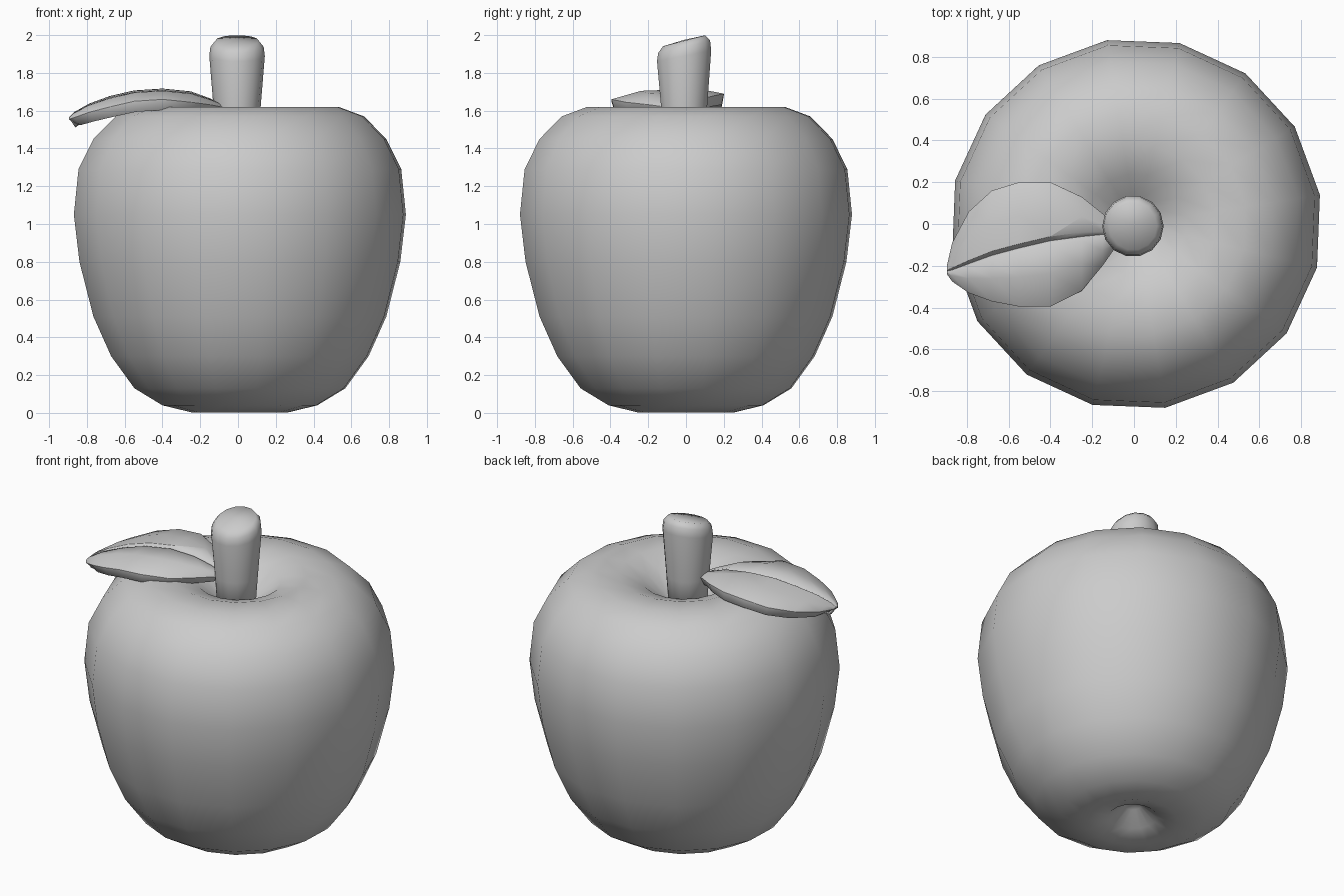
import bpy, bmesh, math

if "Cube" in bpy.data.objects:
    bpy.data.objects.remove(bpy.data.objects["Cube"])


def finish(name, bm, angle=None):
    bmesh.ops.recalc_face_normals(bm, faces=bm.faces[:])
    mesh = bpy.data.meshes.new(name)
    bm.to_mesh(mesh)
    bm.free()
    ob = bpy.data.objects.new(name, mesh)
    bpy.context.collection.objects.link(ob)
    bpy.ops.object.select_all(action='DESELECT')
    ob.select_set(True)
    bpy.context.view_layer.objects.active = ob
    if angle is None:
        bpy.ops.object.shade_smooth()
    else:
        bpy.ops.object.shade_smooth_by_angle(angle=math.radians(angle))
    return ob


def lathe(name, rings, n, start=0.0):
    """rings: (radius, z, centre x, centre y, slope of z along y); first and last are poles."""
    bm = bmesh.new()
    loops = []
    for r, z, cx, cy, s in rings[1:-1]:
        loop = []
        for i in range(n):
            a = start + math.tau * i / n
            dy = r * math.sin(a)
            loop.append(bm.verts.new((cx + r * math.cos(a), cy + dy, z + s * dy)))
        loops.append(loop)
    for a, b in zip(loops, loops[1:]):
        for i in range(n):
            j = (i + 1) % n
            bm.faces.new((a[i], a[j], b[j], b[i]))
    for pole, loop in ((rings[0], loops[0]), (rings[-1], loops[-1])):
        p = bm.verts.new((pole[2], pole[3], pole[1]))
        for i in range(n):
            bm.faces.new((p, loop[i], loop[(i + 1) % n]))
    return finish(name, bm)


# Apple body with dimples at both ends
profile = [(0, .13), (.05, .115), (.14, .04), (.26, .003), (.415, .04), (.565, .13),
           (.69, .30), (.785, .51), (.86, .80), (.89, 1.05), (.865, 1.29), (.785, 1.45),
           (.665, 1.57), (.53, 1.62), (.38, 1.618), (.24, 1.57), (.13, 1.48), (0, 1.40)]
lathe("apple_body", [(r, z, .01, 0, 0) for r, z in profile], 16, math.radians(9))

# Stem, flared upwards with a slanted rounded top
lathe("stem", [(0, 1.38, -.005, -.01, 0), (.11, 1.40, -.005, -.01, 0),
               (.125, 1.62, -.005, -.01, 0), (.147, 1.89, -.005, -.01, .2),
               (.141, 1.938, -.005, -.01, .24), (.115, 1.97, -.005, -.01, .26),
               (0, 1.975, -.005, -.01, 0)], 14)

# Leaf: stations along the midrib (x, y low, y mid, y high, z, bulge)
stations = [(-.08, -.10, -.05, .00, 1.635, .3), (-.15, -.20, -.05, .05, 1.665, .6),
            (-.25, -.32, -.06, .13, 1.70, 1), (-.40, -.395, -.08, .20, 1.715, 1),
            (-.55, -.395, -.115, .20, 1.705, 1), (-.68, -.37, -.15, .16, 1.675, 1),
            (-.79, -.33, -.19, .06, 1.635, .8), (-.87, -.275, -.22, -.09, 1.59, .5),
            (-.895, -.24, -.225, -.20, 1.565, .2)]
bm = bmesh.new()
rows = []
for x, lo, mid, hi, z, k in stations:
    pts = [(lo, -.055), ((lo + mid) / 2, -.01), (mid - .02 * k, -.005), (mid, -.025),
           (mid + .02 * k, 0), ((mid + hi) / 2, .002), (hi, -.025)]
    rows.append([bm.verts.new((x, y, z + dz * k)) for y, dz in pts])
for a, b in zip(rows, rows[1:]):
    for i in range(6):
        bm.faces.new((a[i], b[i], b[i + 1], a[i + 1]))
leaf = finish("leaf", bm, 50)
# Make the sheet face upwards before thickening it downwards
if leaf.data.polygons[0].normal.z < 0:
    leaf.data.flip_normals()
solid = leaf.modifiers.new("thickness", 'SOLIDIFY')
solid.thickness = .06
solid.offset = -1
bevel = leaf.modifiers.new("soft_edge", 'BEVEL')
bevel.width = .012
bevel.segments = 2
bevel.limit_method = 'ANGLE'
bevel.angle_limit = math.radians(50)
